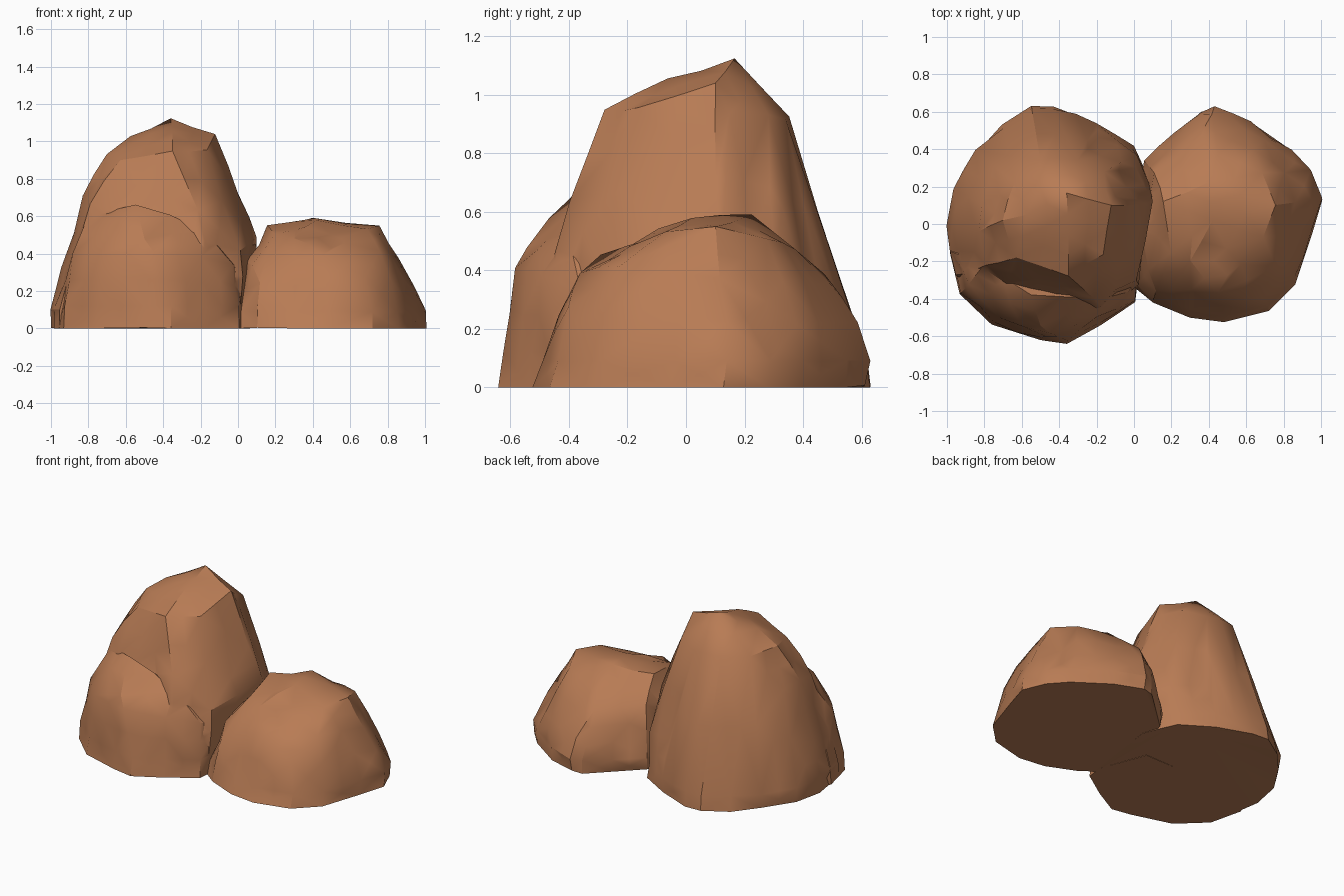
import bpy, bmesh, math, random

if "Cube" in bpy.data.objects:
    bpy.data.objects.remove(bpy.data.objects["Cube"])

random.seed(11)

stone = bpy.data.materials.new("warm brown stone")
stone.diffuse_color = (0.48, 0.2, 0.09, 1)
stone.use_nodes = True
stone.node_tree.nodes["Principled BSDF"].inputs["Base Color"].default_value = stone.diffuse_color


def boulder(name, outline, levels, peaks, rough=0.012):
    """Faceted rock: the footprint outline is fitted to a box
    (z, x0, x1, y0, y1) at each level, wrapped in a hull and roughened."""
    xs, ys = [p[0] for p in outline], [p[1] for p in outline]
    bx, by = min(xs), min(ys)
    wx, wy = max(xs) - bx, max(ys) - by
    bm = bmesh.new()
    for i, (z, x0, x1, y0, y1) in enumerate(levels):
        cx, cy = (x0 + x1) / 2, (y0 + y1) / 2
        for x, y in outline:
            # upper levels skip some points so that facets do not line up
            if i > 1 and random.random() < 0.2:
                continue
            px = x0 + (x - bx) / wx * (x1 - x0)
            py = y0 + (y - by) / wy * (y1 - y0)
            k = random.uniform(0.98, 1.02) if i > 1 else 1
            dz = random.uniform(-0.05, 0.05) if i > 1 else 0
            bm.verts.new((cx + (px - cx) * k, cy + (py - cy) * k, z + dz))
    for p in peaks:
        bm.verts.new(p)
    hull = bmesh.ops.convex_hull(bm, input=bm.verts[:])
    junk = {g for g in hull["geom_interior"] + hull["geom_unused"]
            if isinstance(g, bmesh.types.BMVert)}
    bmesh.ops.delete(bm, geom=list(junk), context='VERTS')
    bmesh.ops.remove_doubles(bm, verts=bm.verts[:], dist=0.03)
    # break up the long edges and roughen the new corners
    corners = set(bm.verts)
    edges = [e for e in bm.edges if e.calc_length() > 0.2
             and max(v.co.z for v in e.verts) > 0.02]
    bmesh.ops.subdivide_edges(bm, edges=edges, cuts=1)
    bmesh.ops.triangulate(bm, faces=bm.faces[:])
    bmesh.ops.recalc_face_normals(bm, faces=bm.faces[:])
    bm.normal_update()
    for v in bm.verts:
        if v not in corners:
            v.co += v.normal * random.uniform(-rough, rough)
            v.co.z = max(v.co.z, 0)
    me = bpy.data.meshes.new(name)
    bm.to_mesh(me)
    bm.free()
    me.materials.append(stone)
    ob = bpy.data.objects.new(name, me)
    bpy.context.collection.objects.link(ob)
    return ob


def activate(ob):
    bpy.ops.object.select_all(action='DESELECT')
    ob.select_set(True)
    bpy.context.view_layer.objects.active = ob


def fuse(ob, other):
    """Weld another rock into this one and drop the buried surfaces."""
    activate(ob)
    mod = ob.modifiers.new("union", 'BOOLEAN')
    mod.operation, mod.solver, mod.object = 'UNION', 'EXACT', other
    bpy.ops.object.modifier_apply(modifier=mod.name)
    bpy.data.objects.remove(other)


# tall rock
tall = boulder(
    "rock_cluster",
    [(-1, 0), (-.97, .2), (-.84, .4), (-.7, .53), (-.55, .64), (-.43, .63),
     (-.2, .55), (0, .42), (.06, .3), (.1, .2), (.06, -.1), (.02, -.33),
     (-.2, -.5), (-.5, -.47), (-.8, -.38), (-.95, -.26)],
    [(0, -1, .095, -.51, .635), (.1, -1, .1, -.51, .63),
     (.28, -.94, .1, -.48, .56), (.46, -.88, .085, -.44, .47),
     (.66, -.83, .01, -.39, .41)],
    [(-.36, .165, 1.12), (-.13, .1, 1.03), (-.57, .05, 1.02),
     (-.35, -.06, 1.05), (-.35, -.28, .95), (-.5, .2, 1.03),
     (-.7, .02, .93), (-.63, -.18, .9), (-.17, -.16, .95), (-.09, .15, .94),
     (-.5, .34, .92), (-.3, .35, .92), (-.16, .28, .93), (-.64, .22, .92)])

# lower ledge on the front of the tall rock
ledge = boulder(
    "front_ledge",
    [(-.98, -.15), (-.93, -.37), (-.76, -.53), (-.5, -.62), (-.36, -.63),
     (-.18, -.53), (0, -.41), (.02, -.3), (-.1, 0), (-.9, 0)],
    [(0, -.98, .02, -.635, 0), (.12, -.97, .02, -.625, 0)],
    [(-.55, -.38, .67), (-.8, -.22, .59), (-.2, -.4, .53),
     (-.36, -.39, .61), (-.66, -.42, .57), (-.5, -.55, .48),
     (-.45, -.59, .41), (-.72, -.5, .4), (-.88, -.32, .4),
     (-.2, -.49, .38), (-.03, -.36, .34), (.03, -.2, .3)], .01)

# small rock, slightly sunk into the tall one
small = boulder(
    "small_rock",
    [(.06, .33), (.22, .48), (.36, .6), (.43, .62), (.62, .54), (.84, .39),
     (.94, .28), (1, .13), (.95, -.05), (.88, -.2), (.86, -.32),
     (.72, -.46), (.48, -.51), (.3, -.49), (.1, -.42), (.02, -.34),
     (-.02, -.1)],
    [(0, -.02, 1, -.515, .62), (.09, -.02, 1, -.49, .62),
     (.22, .0, .94, -.45, .59), (.37, .05, .87, -.37, .49)],
    [(.75, .1, .54), (.69, -.07, .53), (.4, .22, .58), (.42, .02, .575),
     (.16, .12, .545), (.3, -.2, .49), (.55, -.19, .48), (.2, -.15, .5),
     (.45, .38, .48), (.68, .27, .5)])

# one continuous stone surface
fuse(tall, ledge)
fuse(tall, small)
activate(tall)
bpy.ops.object.shade_smooth_by_angle(angle=math.radians(30))
